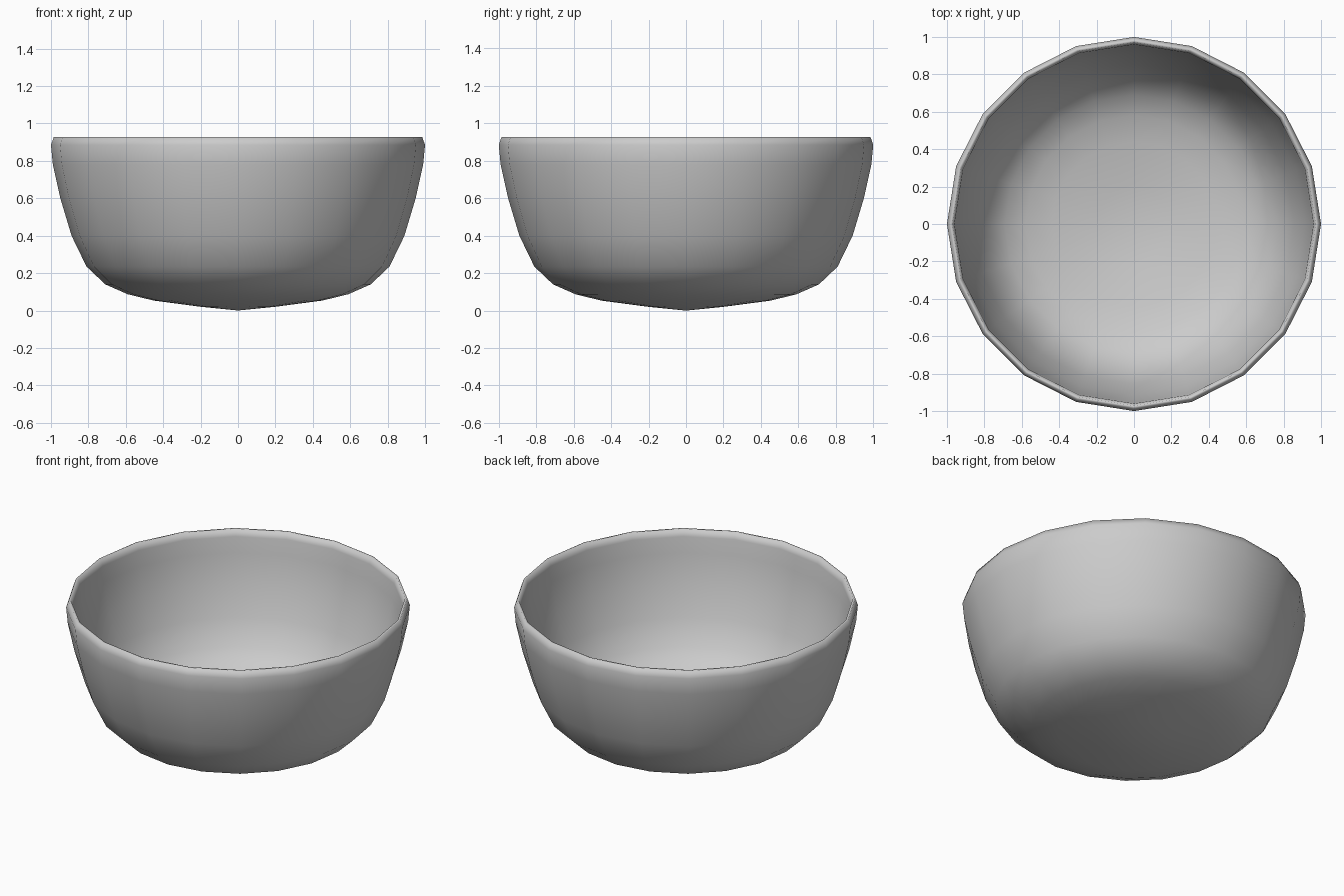
import bpy, bmesh
from math import cos, sin, pi

if "Cube" in bpy.data.objects:
    bpy.data.objects.remove(bpy.data.objects["Cube"])

SIDES = 20

# Outer wall (bottom to top), rim, then inner wall (top to bottom): radius, height
outer = [(0.20, 0.02), (0.45, 0.053), (0.59, 0.087), (0.71, 0.14), (0.81, 0.235),
         (0.89, 0.40), (0.95, 0.60), (0.99, 0.78), (1.0, 0.885)]
rim = [(0.985, 0.928), (0.972, 0.928)]
inner = [(0.96, 0.885), (0.953, 0.785), (0.914, 0.61), (0.856, 0.415), (0.782, 0.26),
         (0.69, 0.172), (0.58, 0.122), (0.44, 0.088), (0.20, 0.055)]
profile = outer + rim + inner

bm = bmesh.new()
rings = [[bm.verts.new((r * cos(2 * pi * i / SIDES), r * sin(2 * pi * i / SIDES), z))
          for i in range(SIDES)] for r, z in profile]
bottom = bm.verts.new((0, 0, 0))
floor = bm.verts.new((0, 0, 0.035))

for i in range(SIDES):
    j = (i + 1) % SIDES
    for a, b in zip(rings, rings[1:]):
        bm.faces.new((a[i], a[j], b[j], b[i]))
    bm.faces.new((bottom, rings[0][j], rings[0][i]))
    bm.faces.new((floor, rings[-1][i], rings[-1][j]))
bmesh.ops.recalc_face_normals(bm, faces=bm.faces)
for f in bm.faces:
    f.smooth = True

# Bowl
mesh = bpy.data.meshes.new("bowl")
bm.to_mesh(mesh)
bm.free()
bpy.context.collection.objects.link(bpy.data.objects.new("bowl", mesh))
